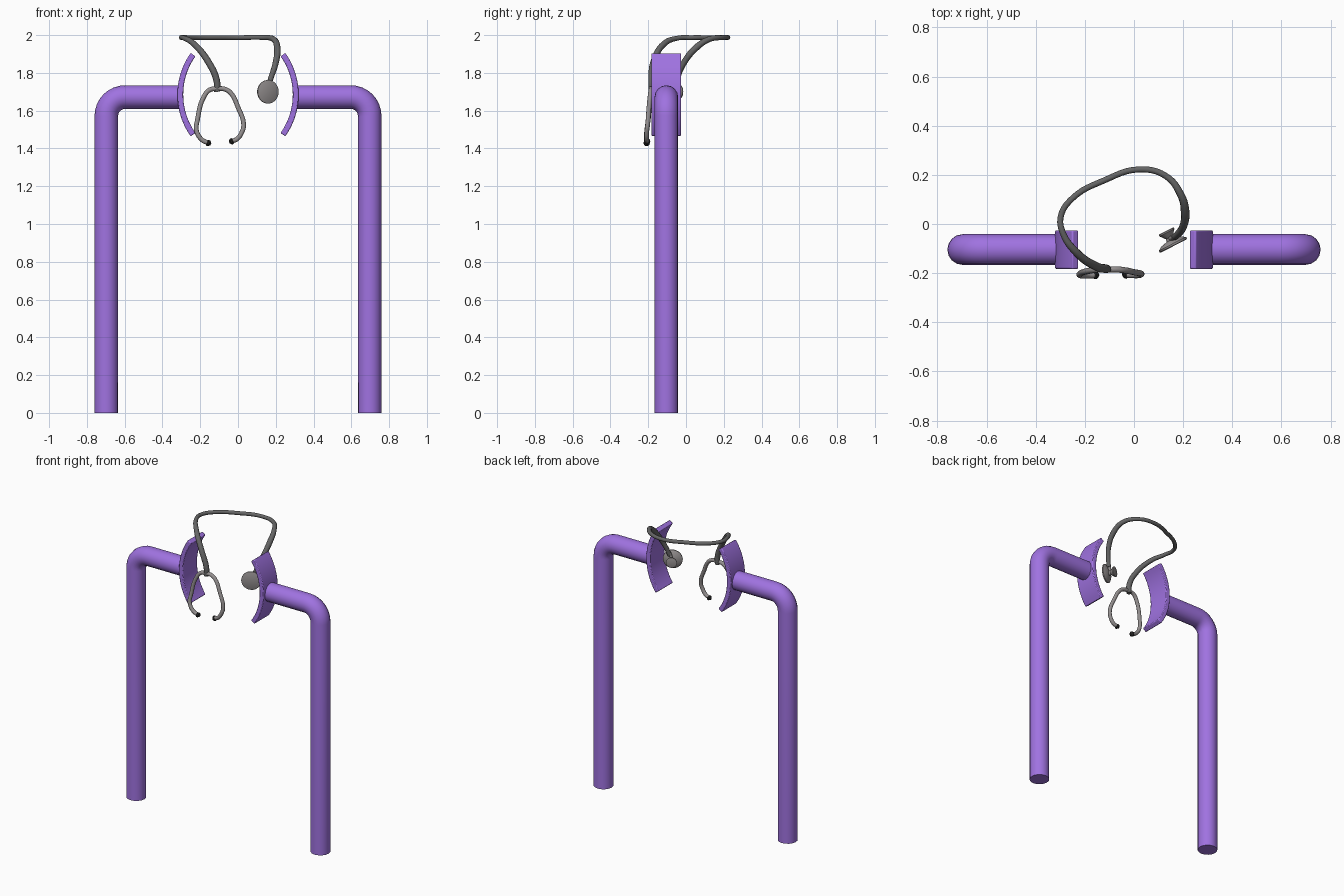
import bpy, bmesh, math
from mathutils import Vector

if "Cube" in bpy.data.objects:
    bpy.data.objects.remove(bpy.data.objects["Cube"])


def material(name, rgb):
    m = bpy.data.materials.new(name)
    m.diffuse_color = (*rgb, 1)
    m.use_nodes = True
    m.node_tree.nodes["Principled BSDF"].inputs["Base Color"].default_value = m.diffuse_color
    return m


PURPLE = material("purple", (0.35, 0.17, 0.75))
RUBBER = material("dark_rubber", (0.13, 0.13, 0.13))
METAL = material("metal", (0.3, 0.28, 0.28))
BLACK = material("black", (0.02, 0.02, 0.02))


def finish(ob, mat, angle=35):
    bpy.ops.object.select_all(action='DESELECT')
    ob.select_set(True)
    bpy.context.view_layer.objects.active = ob
    if ob.type == 'CURVE':
        bpy.ops.object.convert(target='MESH')
        ob = bpy.context.object
    ob.data.materials.clear()
    ob.data.materials.append(mat)
    bpy.ops.object.shade_smooth_by_angle(angle=math.radians(angle))
    return ob


def tube(name, pts, radius, mat, smooth=True, sides=4, radii=None):
    """Round tube along points, smoothly interpolated or straight between them."""
    cu = bpy.data.curves.new(name, 'CURVE')
    cu.dimensions = '3D'
    cu.bevel_depth = radius
    cu.bevel_resolution = sides
    cu.resolution_u = 6
    cu.use_fill_caps = True
    if smooth:
        sp = cu.splines.new('BEZIER')
        sp.bezier_points.add(len(pts) - 1)
        for i, (bp, p) in enumerate(zip(sp.bezier_points, pts)):
            bp.co = p
            bp.handle_left_type = bp.handle_right_type = 'AUTO'
            bp.radius = radii[i] if radii else 1
    else:
        sp = cu.splines.new('POLY')
        sp.points.add(len(pts) - 1)
        for sp_pt, p in zip(sp.points, pts):
            sp_pt.co = (*p, 1)
    ob = bpy.data.objects.new(name, cu)
    bpy.context.collection.objects.link(ob)
    return finish(ob, mat)


def lathe(name, profile, base, axis, mat, n=32):
    """Closed solid of revolution; profile is (radius, height along axis)."""
    bm = bmesh.new()
    rings = [[bm.verts.new((r * math.cos(a), r * math.sin(a), h))
              for a in (2 * math.pi * i / n for i in range(n))] for r, h in profile]
    for a, b in zip(rings, rings[1:]):
        for i in range(n):
            j = (i + 1) % n
            bm.faces.new((a[i], a[j], b[j], b[i]))
    bm.faces.new(rings[0][::-1])
    bm.faces.new(rings[-1])
    me = bpy.data.meshes.new(name)
    bm.to_mesh(me)
    bm.free()
    ob = bpy.data.objects.new(name, me)
    bpy.context.collection.objects.link(ob)
    ob.location = base
    ob.rotation_mode = 'QUATERNION'
    ob.rotation_quaternion = Vector(axis).to_track_quat('Z', 'Y')
    return finish(ob, mat)


def pad(name, s):
    """Curved plate: arc cross-section in xz, extruded along y."""
    cx, cz, r_in, r_out, half, n = -0.06, 1.685, 0.35, 0.381, math.radians(35.4), 20
    angles = [-half + 2 * half * i / n for i in range(n + 1)]
    outline = [(r_out, a) for a in angles] + [(r_in, a) for a in reversed(angles)]
    bm = bmesh.new()
    sides = [[bm.verts.new((s * (cx + r * math.cos(a)), y, cz + r * math.sin(a)))
              for r, a in outline] for y in (-0.183, -0.026)]
    m = len(outline)
    for i in range(m):
        j = (i + 1) % m
        bm.faces.new((sides[0][i], sides[0][j], sides[1][j], sides[1][i]))
    for side in sides:
        for i in range(n):
            bm.faces.new((side[i], side[i + 1], side[m - 2 - i], side[m - 1 - i]))
    bmesh.ops.recalc_face_normals(bm, faces=bm.faces)
    me = bpy.data.meshes.new(name)
    bm.to_mesh(me)
    bm.free()
    ob = bpy.data.objects.new(name, me)
    bpy.context.collection.objects.link(ob)
    bev = ob.modifiers.new("soft_edges", 'BEVEL')
    bev.width, bev.segments, bev.limit_method = 0.005, 2, 'ANGLE'
    finish(ob, PURPLE)


# Bent posts and curved end pads
bend, X, Y, Z = 0.1, 0.697, -0.104, 1.672
for side, s in (("left", -1), ("right", 1)):
    arc = [(s * (X - bend + bend * math.cos(a)), Y, Z - bend + bend * math.sin(a))
           for a in (math.pi / 2 * i / 8 for i in range(9))]
    tube(side + "_post", [(s * X, Y, 0)] + arc + [(s * 0.305, Y, Z)],
         0.0625, PURPLE, smooth=False, sides=6)
    pad(side + "_pad", s)

# Flexible hose looping behind
hose = [(-0.11, -0.182, 1.70), (-0.113, -0.182, 1.76), (-0.155, -0.172, 1.855),
        (-0.235, -0.115, 1.955), (-0.288, -0.04, 1.985), (-0.298, 0.03, 1.987),
        (-0.25, 0.105, 1.987), (-0.12, 0.178, 1.987), (0.02, 0.222, 1.987),
        (0.13, 0.195, 1.987), (0.19, 0.12, 1.977), (0.208, 0.05, 1.93),
        (0.2, -0.01, 1.855), (0.175, -0.045, 1.775), (0.162, -0.055, 1.735)]
tube("hose", hose, 0.016, RUBBER,
     radii=[1, 1.1, 1.1, 1, .8, .78, .78, .78, .78, .8, .95, 1.1, 1, .9, .8])

# Forked ear tubes with tips
forks = {
    "left": [(-0.11, -0.185, 1.717), (-0.15, -0.185, 1.71), (-0.18, -0.19, 1.675),
             (-0.215, -0.2, 1.55), (-0.22, -0.208, 1.495), (-0.19, -0.21, 1.445),
             (-0.16, -0.208, 1.43)],
    "right": [(-0.11, -0.185, 1.717), (-0.07, -0.185, 1.714), (-0.04, -0.188, 1.695),
              (0.0, -0.196, 1.618), (0.03, -0.203, 1.525), (0.02, -0.208, 1.485),
              (-0.005, -0.208, 1.45), (-0.03, -0.206, 1.439)]}
for side, pts in forks.items():
    tube(side + "_ear_tube", pts, 0.0125, METAL)
    d = (Vector(pts[-1]) - Vector(pts[-2])).normalized()
    lathe(side + "_ear_tip", [(0.009, -0.008), (0.017, 0), (0.016, 0.008), (0.006, 0.018)],
          pts[-1], d, BLACK, 16)

# Double-sided chest piece and its stem
axis = Vector((-0.45, 0.89, 0)).normalized()
base = Vector((0.16, -0.087, 1.70))
lathe("chest_piece", [(0.056, -0.003), (0.062, 0), (0.062, 0.007), (0.045, 0.018),
                      (0.018, 0.024), (0.016, 0.036), (0.034, 0.058), (0.034, 0.064),
                      (0.028, 0.066)], base, axis, METAL)
tube("chest_stem", [base + axis * 0.03, (0.162, -0.055, 1.75)], 0.01, METAL, smooth=False)
